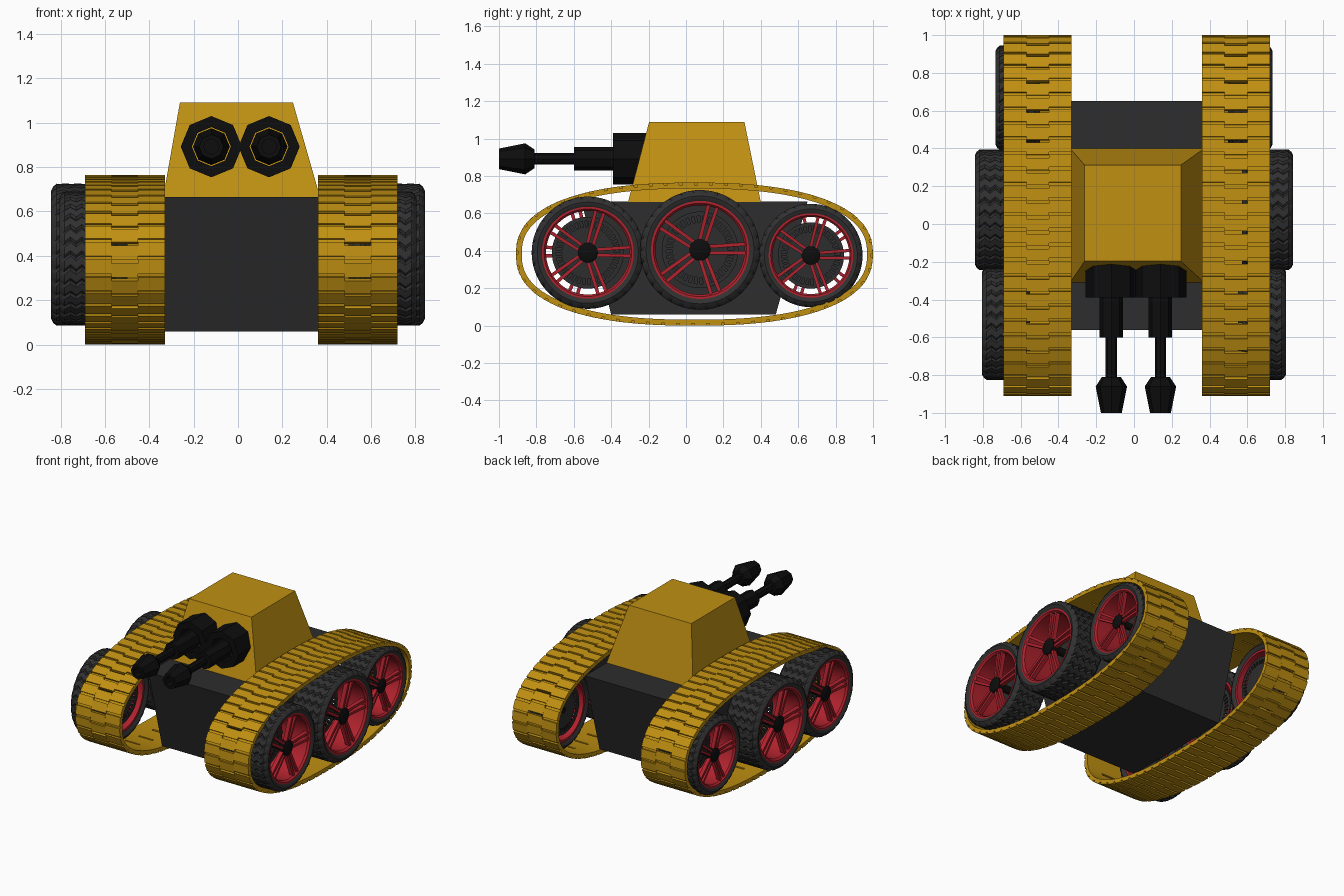
import bpy, bmesh, math
from mathutils import Vector

if "Cube" in bpy.data.objects:
    bpy.data.objects.remove(bpy.data.objects["Cube"])

TAU = 2 * math.pi


def material(name, rgb):
    m = bpy.data.materials.new(name)
    m.diffuse_color = (*rgb, 1)
    m.use_nodes = True
    m.node_tree.nodes["Principled BSDF"].inputs["Base Color"].default_value = m.diffuse_color
    return m


GOLD = material("gold_paint", (0.53, 0.28, 0.006))
RED = material("red_rim", (0.43, 0.016, 0.026))
HULL = material("dark_grey", (0.026, 0.026, 0.026))
RUBBER = material("rubber", (0.03, 0.03, 0.03))
BLACK = material("gun_black", (0.004, 0.004, 0.004))


def finish(name, bm, mat, smooth=False):
    bmesh.ops.remove_doubles(bm, verts=bm.verts, dist=1e-5)
    bmesh.ops.recalc_face_normals(bm, faces=bm.faces)
    me = bpy.data.meshes.new(name)
    bm.to_mesh(me)
    bm.free()
    me.materials.append(mat)
    ob = bpy.data.objects.new(name, me)
    bpy.context.collection.objects.link(ob)
    if smooth:
        bpy.ops.object.select_all(action='DESELECT')
        ob.select_set(True)
        bpy.context.view_layer.objects.active = ob
        bpy.ops.object.shade_smooth_by_angle(angle=math.radians(35))
    return ob


def add_hexa(bm, pts):
    """Six-sided block: four points of one end, four of the other."""
    v = [bm.verts.new(p) for p in pts]
    for f in ((0, 1, 2, 3), (7, 6, 5, 4), (0, 4, 5, 1), (1, 5, 6, 2), (2, 6, 7, 3), (3, 7, 4, 0)):
        bm.faces.new([v[i] for i in f])


def frustum(name, low, high, mat):
    bm = bmesh.new()
    pts = []
    for x0, x1, y0, y1, z in (low, high):
        pts += [(x0, y0, z), (x1, y0, z), (x1, y1, z), (x0, y1, z)]
    add_hexa(bm, pts)
    return finish(name, bm, mat)


def lathe(bm, prof, n, closed=False, axis='X', warp=None, skip=None):
    """Spin (along axis, radius) points around the X or Y axis."""
    grid = []
    for i in range(n):
        row = []
        for j, (a, r) in enumerate(prof):
            t = TAU * i / n
            if warp:
                r, t = warp(i, j, r, t)
            c, s = r * math.cos(t), r * math.sin(t)
            row.append(bm.verts.new((a, c, s) if axis == 'X' else (c, a, s)))
        grid.append(row)
    m = len(prof)
    for i in range(n):
        for j in range(m if closed else m - 1):
            if skip and skip(i, j):
                continue
            k, l = (i + 1) % n, (j + 1) % m
            bm.faces.new((grid[i][j], grid[k][j], grid[k][l], grid[i][l]))


# Hull and turret
frustum("hull", (-0.34, 0.37, -0.40, 0.48, 0.06), (-0.34, 0.37, -0.56, 0.65, 0.665), HULL)
frustum("turret", (-0.338, 0.371, -0.31, 0.40, 0.66), (-0.262, 0.248, -0.197, 0.312, 1.09), GOLD)

# Twin guns: open octagonal sleeve around a stepped barrel with flared muzzle
SLEEVE = [(-0.39, 0.138), (-0.2, 0.138), (-0.2, 0.088), (-0.39, 0.088)]
BARREL = [(-0.2, 0), (-0.2, 0.062), (-0.6, 0.062), (-0.6, 0.03), (-0.81, 0.03), (-0.81, 0.05),
          (-0.86, 0.083), (-1.0, 0.055), (-1.0, 0.035), (-0.95, 0.035), (-0.95, 0)]
for side, x in (("left", -0.12), ("right", 0.14)):
    for part, prof, closed in (("gun_sleeve", SLEEVE, True), ("gun_barrel", BARREL, False)):
        bm = bmesh.new()
        lathe(bm, prof, 8, closed, axis='Y')
        finish(f"{part}_{side}", bm, BLACK).location = (x, 0, 0.892)

# Track path: superellipse resampled at even spacing
LINKS, ROWS = 28, 10
N = LINKS * ROWS
A, B, CY, CZ, POW = 0.955, 0.3825, 0.045, 0.3825, 2 / 2.4


def ellipse(t):
    c, s = math.cos(t), math.sin(t)
    return Vector((0, CY + A * math.copysign(abs(c) ** POW, c), CZ + B * math.copysign(abs(s) ** POW, s)))


dense = [ellipse(TAU * i / 6000) for i in range(6001)]
dist = [0.0]
for p, q in zip(dense, dense[1:]):
    dist.append(dist[-1] + (q - p).length)
path, k = [], 0
for i in range(N):
    while dist[k] < dist[-1] * i / N:
        k += 1
    path.append(dense[k])


def on_track(i, x, depth):
    p = path[i % N]
    d = path[(i + 2) % N] - path[(i - 2) % N]
    nrm = Vector((0, d.z, -d.y)).normalized()
    return p - nrm * depth + Vector((x, 0, 0))


# Track belt with slots, and raised pads on it
XS = (-0.18, -0.06, 0.06, 0.18)
bm = bmesh.new()
for i in range(N):
    for j in range(3):
        if j == 1 and i % ROWS == 5:
            continue
        bm.faces.new([bm.verts.new(on_track(a, x, 0.012)) for a, x in
                      ((i, XS[j]), (i + 1, XS[j]), (i + 1, XS[j + 1]), (i, XS[j + 1]))])
belt = finish("track_belt_right", bm, GOLD)
mod = belt.modifiers.new("thickness", 'SOLIDIFY')
mod.thickness, mod.offset = 0.02, -1

bm = bmesh.new()
for link in range(LINKS):
    for j in range(3):
        for a, b in (((1, 5), (6, 10)) if j == 1 else ((0, 4), (5, 9))):
            a, b = a + link * ROWS, b + link * ROWS
            pts = [on_track(i, x, d) for d in (0.013, 0) for i, x in
                   ((a, XS[j]), (b, XS[j]), (b, XS[j + 1]), (a, XS[j + 1]))]
            add_hexa(bm, pts)
pads = finish("track_pads_right", bm, GOLD)
for ob in (belt, pads):
    ob.location.x = 0.54
    twin = ob.copy()
    twin.name = ob.name.replace("right", "left")
    twin.location.x = -0.51
    bpy.context.collection.objects.link(twin)

# Wheel parts at unit radius, outer face at x = 0
W = 0.85
half = [(-0.05, 0.80), (-0.01, 0.85), (0, 0.90), (-0.03, 0.96)]
tread = [(-0.08 - (W - 0.16) * i / 8, 1.0) for i in range(9)]
TYRE = half + tread + [(-W - x, r) for x, r in reversed(half)]


def zigzag(i, j, r, t):
    if 3 <= j <= 13:
        t += (0.07 if j % 2 else 0) * (4 <= j <= 12)
        if i % 5 == 0:
            r -= 0.03
    return r, t


bm = bmesh.new()
lathe(bm, TYRE, 150, True, warp=zigzag)
tyre = finish("tyre", bm, RUBBER, True)

# Rim barrel with five double spokes
bm = bmesh.new()
lathe(bm, [(-0.035, 0.83), (-0.035, 0.78), (-0.08, 0.745), (-0.8, 0.745), (-0.8, 0.83)], 64, True)
for s in range(5):
    t = TAU * s / 5 + 0.03
    u, v = Vector((0, math.cos(t), math.sin(t))), Vector((0, -math.sin(t), math.cos(t)))
    for sign in (-1, 1):
        pts = []
        for r, off, x in ((0.13, 0.05, -0.11), (0.76, 0.075, -0.06)):
            for dx, w in ((0, -0.03), (0, 0.03), (-0.1, 0.03), (-0.1, -0.03)):
                pts.append(u * r + v * (sign * off + w) + Vector((x + dx, 0, 0)))
        add_hexa(bm, pts)
rim = finish("rim", bm, RED, True)

# Hub cap
bm = bmesh.new()
lathe(bm, [(-0.06, 0), (-0.06, 0.13), (-0.09, 0.18), (-0.24, 0.18), (-0.24, 0.09), (-0.74, 0.09), (-0.74, 0)], 24)
hub = finish("hub", bm, BLACK, True)

# Slotted disc at the inner end of the barrel
bm = bmesh.new()
lathe(bm, [(-0.72, r) for r in (0.08, 0.46, 0.57, 0.64)], 72, skip=lambda i, j: j == 1 and i % 2 == 0)
disc = finish("brake_disc", bm, HULL)
mod = disc.modifiers.new("thickness", 'SOLIDIFY')
mod.thickness, mod.offset = 0.04, 0

# Place six wheels: y, z, radius, outer face x
SPOTS = (("front", -0.525, 0.39, 0.30, 0.805), ("middle", 0.075, 0.405, 0.32, 0.843), ("rear", 0.668, 0.375, 0.276, 0.733))
for proto in (tyre, rim, hub, disc):
    base = proto.name
    for place, y, z, r, x in SPOTS:
        for side, sg in (("right", 1), ("left", -1)):
            ob = proto.copy()
            ob.name = f"{base}_{place}_{side}"
            ob.location = (sg * x, y, z)
            ob.scale = (r, r, r)
            ob.rotation_euler.z = 0 if sg > 0 else math.pi
            bpy.context.collection.objects.link(ob)
    bpy.data.objects.remove(proto)
